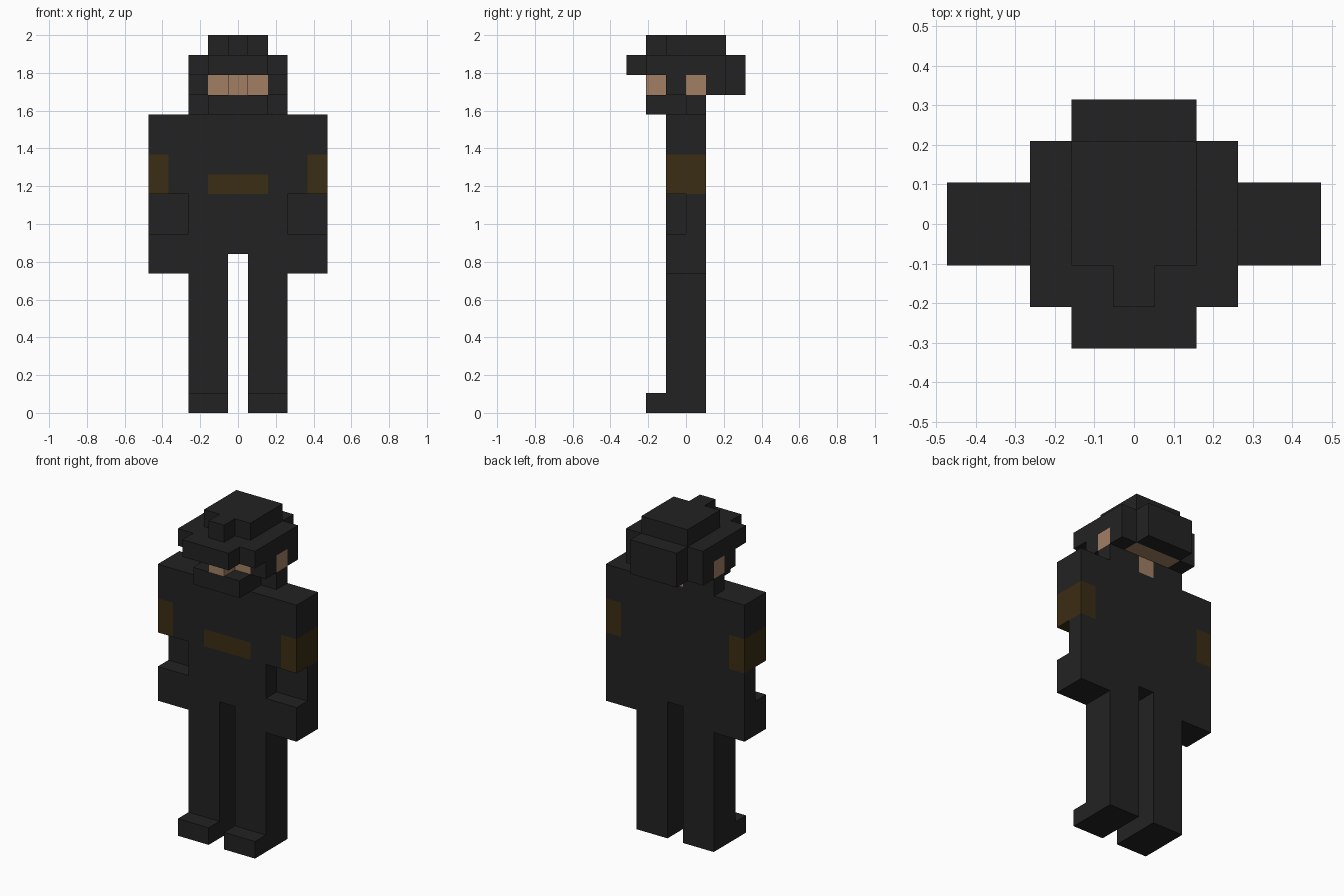
import bpy, bmesh
from mathutils import Vector

if "Cube" in bpy.data.objects:
    bpy.data.objects.remove(bpy.data.objects["Cube"], do_unlink=True)

U = 2 / 19  # one block


def material(name, color):
    m = bpy.data.materials.new(name)
    m.use_nodes = True
    m.diffuse_color = (*color, 1)
    bsdf = m.node_tree.nodes["Principled BSDF"]
    bsdf.inputs["Base Color"].default_value = (*color, 1)
    bsdf.inputs["Roughness"].default_value = 0.9
    return m


BLACK = material("black_cloth", (0.0165, 0.0165, 0.0165))
BROWN = material("dark_brown", (0.044, 0.026, 0.007))
SKIN = material("skin", (0.36, 0.212, 0.127))


def blocks(name, mat, *boxes):
    """One object from boxes (x0, x1, y0, y1, z0, z1) in block units."""
    bm = bmesh.new()
    for x0, x1, y0, y1, z0, z1 in boxes:
        verts = bmesh.ops.create_cube(bm, size=1)["verts"]
        size = Vector((abs(x1 - x0), y1 - y0, z1 - z0)) * U
        mid = Vector((x0 + x1, y0 + y1, z0 + z1)) * U / 2
        for v in verts:
            v.co = v.co * size + mid
    mesh = bpy.data.meshes.new(name)
    bm.to_mesh(mesh)
    bm.free()
    mesh.materials.append(mat)
    ob = bpy.data.objects.new(name, mesh)
    bpy.context.collection.objects.link(ob)
    return ob


def pair(name, mat, *boxes):
    """Left part at +x and its mirrored right twin."""
    blocks("left_" + name, mat, *boxes)
    blocks("right_" + name, mat, *[(-b[0], -b[1], *b[2:]) for b in boxes])


# Legs and shoes
pair("leg", BLACK, (0.5, 2.5, -1, 1, 1, 8))
pair("shoe", BLACK, (0.5, 2.5, -2, 1, 0, 1))

# Torso with a cut-in chest stripe on its front face
torso = blocks("torso", BLACK, (-2.5, 2.5, -1, 1, 8, 15))
torso.data.materials.append(BROWN)
bm = bmesh.new()
bm.from_mesh(torso.data)
for co, no in (((-1.5, 0, 0), (1, 0, 0)), ((1.5, 0, 0), (1, 0, 0)),
               ((0, 0, 11), (0, 0, 1)), ((0, 0, 12), (0, 0, 1))):
    bmesh.ops.bisect_plane(bm, geom=bm.verts[:] + bm.edges[:] + bm.faces[:],
                           plane_co=Vector(co) * U, plane_no=no)
bm.normal_update()
for f in bm.faces:
    c = f.calc_center_median() / U
    if f.normal.y < -0.9 and abs(c.x) < 1.5 and 11 < c.z < 12:
        f.material_index = 1
bm.to_mesh(torso.data)
bm.free()

# Arms: shoulder, inner sleeve, brown band, set-back forearm, hand
pair("upper_arm", BLACK, (2.5, 4.5, -1, 1, 13, 15), (2.5, 3.5, -1, 1, 11, 13))
pair("arm_band", BROWN, (3.5, 4.5, -1, 1, 11, 13))
pair("forearm", BLACK, (2.5, 4.5, 0, 1, 9, 11))
pair("hand", BLACK, (2.5, 4.5, -1, 1, 7, 9))

# Head: skin core, nose, neck, ears
blocks("head", SKIN, (-1.5, 1.5, -1, 2, 16, 17))
blocks("nose", SKIN, (-0.5, 0.5, -2, -1, 16, 17))
blocks("neck", SKIN, (-0.5, 0.5, 0, 1, 15, 16))
pair("ear", SKIN, (1.5, 2.5, 0, 1, 16, 17))

# Mask over the chin, wrapping back to the neck
blocks("mask", BLACK, (-1.5, 1.5, -2, 0, 15, 16))
pair("mask_side", BLACK, (0.5, 2.5, 0, 1, 15, 16))
pair("cheek_strap", BLACK, (1.5, 2.5, -1, 0, 16, 17))

# Hat: brim, crown, badge block, back and side flaps
blocks("hat_brim", BLACK, (-2.5, 2.5, -2, 2, 17, 18), (-1.5, 1.5, -3, -2, 17, 18))
blocks("hat_crown", BLACK, (-1.5, 1.5, -1, 2, 18, 19))
blocks("hat_front_block", BLACK, (-0.5, 0.5, -2, -1, 18, 19))
blocks("hat_back_flap", BLACK, (-1.5, 1.5, 2, 3, 16, 18))
pair("hat_side_flap", BLACK, (1.5, 2.5, 1, 2, 16, 17))
